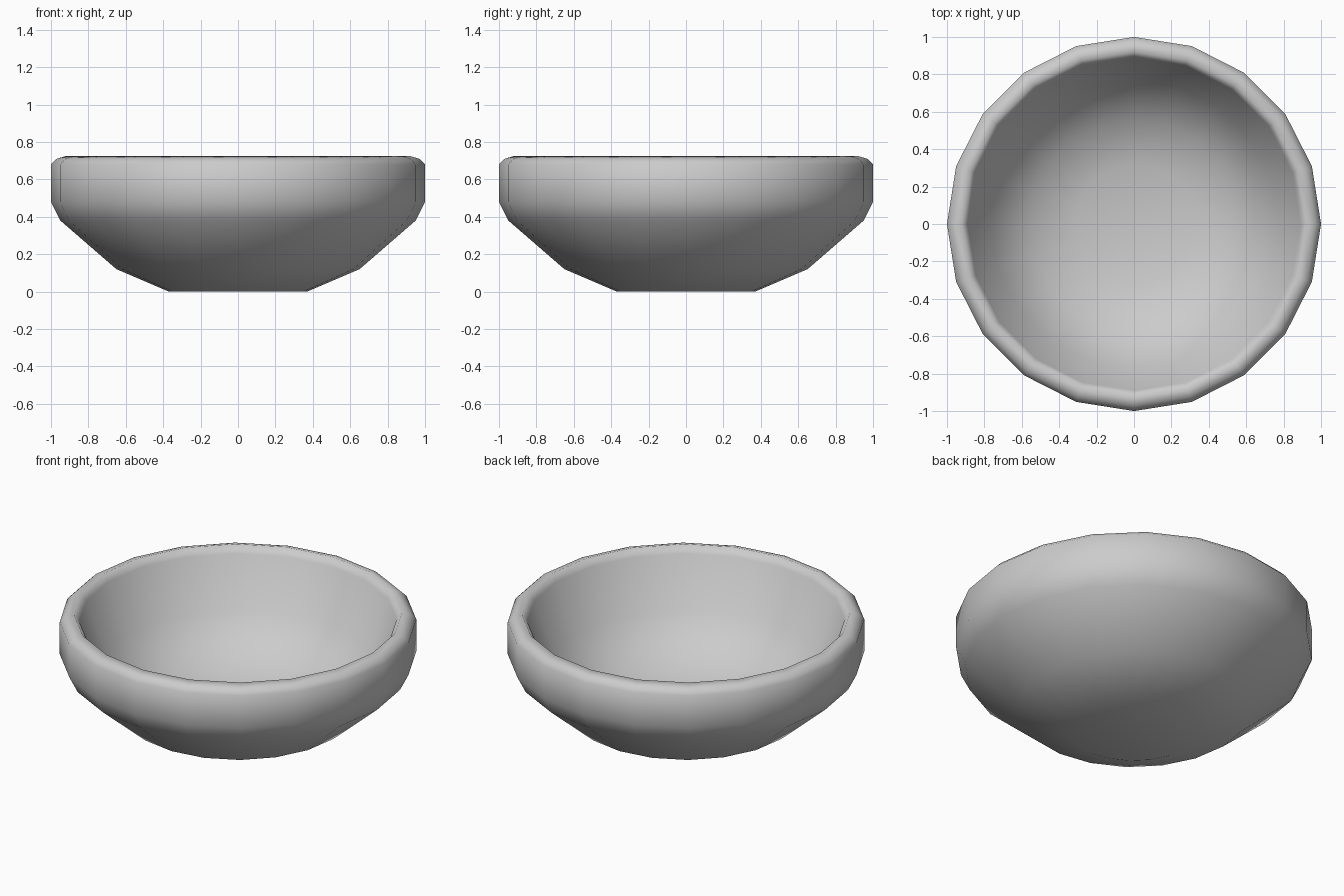
import bpy, bmesh
from math import cos, sin, tau

if "Cube" in bpy.data.objects:
    bpy.data.objects.remove(bpy.data.objects["Cube"])

SIDES = 20


def lathe(name, profile, sides):
    """Revolve (radius, height) points about z; the end rings are closed with caps."""
    bm = bmesh.new()
    rings = [[bm.verts.new((r * cos(tau * i / sides), r * sin(tau * i / sides), z))
              for i in range(sides)] for r, z in profile]
    for a, b in zip(rings, rings[1:]):
        for i in range(sides):
            j = (i + 1) % sides
            bm.faces.new((a[i], a[j], b[j], b[i]))
    bm.faces.new(rings[0][::-1])
    bm.faces.new(rings[-1])
    bmesh.ops.recalc_face_normals(bm, faces=bm.faces)
    for f in bm.faces:
        f.smooth = True
    mesh = bpy.data.meshes.new(name)
    bm.to_mesh(mesh)
    bm.free()
    obj = bpy.data.objects.new(name, mesh)
    bpy.context.collection.objects.link(obj)
    return obj


# Bowl: foot, outer wall, rounded rim, then inner wall down to the floor
lathe("bowl", [
    (0.37, 0.0), (0.65, 0.12), (0.95, 0.38), (1.0, 0.48),
    (1.0, 0.68), (0.97, 0.71), (0.92, 0.725),
    (0.89, 0.68), (0.77, 0.38), (0.56, 0.20), (0.32, 0.12),
], SIDES)
